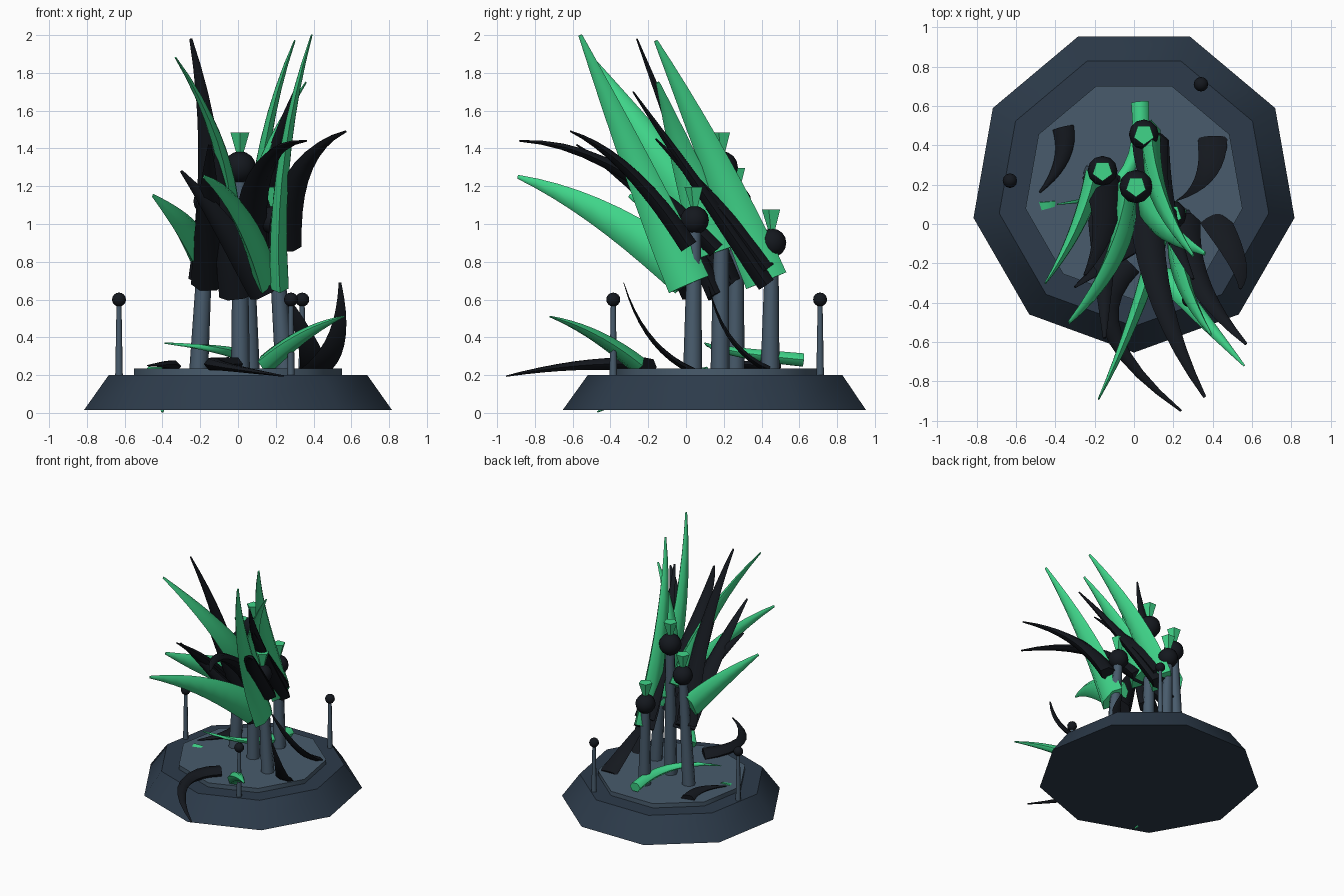
import bpy, bmesh, math
from mathutils import Vector as V

if "Cube" in bpy.data.objects:
    bpy.data.objects.remove(bpy.data.objects["Cube"])


def material(name, rgb):
    m = bpy.data.materials.new(name)
    m.diffuse_color = (*rgb, 1)
    m.use_nodes = True
    m.node_tree.nodes["Principled BSDF"].inputs["Base Color"].default_value = m.diffuse_color
    return m


GREEN = material("green", (0.05, 0.66, 0.25))
DARK = material("dark", (0.007, 0.009, 0.013))
SLATE = material("slate", (0.065, 0.105, 0.15))
STONE = material("stone", (0.026, 0.044, 0.070))


def finish(name, bm, mat, angle):
    bmesh.ops.recalc_face_normals(bm, faces=bm.faces)
    me = bpy.data.meshes.new(name)
    bm.to_mesh(me)
    bm.free()
    ob = bpy.data.objects.new(name, me)
    bpy.context.collection.objects.link(ob)
    me.materials.append(mat)
    bpy.ops.object.select_all(action='DESELECT')
    ob.select_set(True)
    bpy.context.view_layer.objects.active = ob
    if angle:
        bpy.ops.object.shade_smooth_by_angle(angle=math.radians(angle))


def ring(c, a, b, sides):
    """Ellipse of points around c with half axes a and b."""
    turn = math.tau / sides
    return [c + a * math.cos(k * turn) + b * math.sin(k * turn) for k in range(sides)]


def loft(name, rings, mat, angle):
    bm = bmesh.new()
    rows = [[bm.verts.new(p) for p in r] for r in rings]
    n = len(rows[0])
    for a, b in zip(rows, rows[1:]):
        for i in range(n):
            j = (i + 1) % n
            bm.faces.new((a[i], a[j], b[j], b[i]))
    bm.faces.new(rows[0][::-1])
    bm.faces.new(rows[-1])
    finish(name, bm, mat, angle)


def rod(name, p, q, r1, r2, sides, mat, angle=0):
    """Tapered rod with level ends, first corner facing the front."""
    rings = [ring(V(c), V((0, -r, 0)), V((r, 0, 0)), sides) for c, r in ((p, r1), (q, r2))]
    loft(name, rings, mat, angle)


def ball(name, c, r):
    bm = bmesh.new()
    bmesh.ops.create_uvsphere(bm, u_segments=12, v_segments=8, radius=r)
    bmesh.ops.translate(bm, vec=c, verts=bm.verts)
    finish(name, bm, DARK, 50)


def horn(name, mat, base, tip, bend, axis, w, t, steps=9):
    """Curved flattened horn: bend moves the middle, axis is the broad direction."""
    ctrl = (base + tip) / 2 + 2 * bend
    rings = []
    for s in range(steps + 1):
        u = s / steps
        c = base.lerp(ctrl, u).lerp(ctrl.lerp(tip, u), u)
        d = (ctrl - base).lerp(tip - ctrl, u).normalized()
        side = (axis - d * axis.dot(d)).normalized()
        f = 0.09 + 0.91 * (1 - u ** 1.4)
        rings.append(ring(c, side * w * f, d.cross(side) * t * f, 6))
    loft(name, rings, mat, 60)


# nine-sided stepped plinth
CY = 0.175
rod("plinth", (0, CY, 0.015), (0, CY, 0.2), 0.828, 0.695, 9, STONE, 42)
rod("plinth_top", (0, CY, 0.19), (0, CY, 0.235), 0.56, 0.56, 9, SLATE, 42)

# perimeter pins
for i, (x, y) in enumerate(((-0.63, 0.22), (0.34, 0.71), (0.28, -0.385))):
    rod(f"pin_{i}", (x, y, 0.2), (x, y, 0.58), 0.02, 0.013, 8, SLATE, 50)
    ball(f"pin_ball_{i}", (x, y, 0.6), 0.037)

# leaning pillars with dark balls and flared green finials
heads = [V((0.01, 0.19, 1.30)), V((0.19, 0.045, 1.02)), V((-0.16, 0.27, 1.12)), V((0.05, 0.455, 0.90))]
for i, c in enumerate(heads):
    r = 0.085 if i == 0 else 0.076
    rod(f"pillar_{i}", (c.x * 1.3, c.y - 0.01, 0.225), c, 0.05, 0.034, 8, SLATE, 50)
    ball(f"pillar_ball_{i}", c, r)
    top = c + V((0, 0, r))
    rod(f"finial_{i}", top - V((0, 0, 0.015)), top + V((0, 0, 0.1)), 0.018, 0.053, 5, GREEN)

# plumes rooted below each ball: pillar, drop below ball, tip, sideways bend, lift
X, Y, Z = V((1, 0, 0)), V((0, 1, 0)), V((0, 0, 1))
green_plumes = [
    (1, 0.34, (0.39, -0.56, 2.00), -0.06, 0),
    (3, 0.20, (0.30, -0.16, 1.97), -0.06, 0.03),
    (0, 0.45, (0.36, -0.15, 1.75), -0.08, 0),
    (0, 0.35, (-0.33, -0.50, 1.88), 0.08, 0),
    (1, 0.30, (-0.18, -0.89, 1.25), 0.03, 0.06),
    (2, 0.26, (-0.45, -0.30, 1.15), 0.03, -0.01),
]
dark_plumes = [
    (2, 0.42, (-0.25, -0.26, 1.98), 0.06, 0),
    (2, 0.44, (-0.15, -0.58, 1.42), 0, 0.05),
    (3, 0.22, (0.30, -0.28, 1.70), -0.04, 0),
    (3, 0.14, (0.25, -0.16, 1.45), -0.04, 0.03),
    (0, 0.44, (0.36, -0.88, 1.44), -0.08, 0.14),
    (1, 0.14, (0.57, -0.61, 1.49), -0.08, 0.09),
    (1, 0.38, (-0.30, -0.32, 1.28), 0, 0.03),
    (0, 0.68, (-0.12, -0.20, 1.40), 0, 0),
]
for mat, label, plumes in ((GREEN, "green", green_plumes), (DARK, "dark", dark_plumes)):
    for i, (head, drop, tip, bend, lift) in enumerate(plumes):
        tip = V(tip)
        base = heads[head] - Z * drop - Y * 0.03
        base.x += 0.15 * max(tip.x - base.x, -0.3)
        # steep green blades stand edge-on to the front, dark ones face it
        steep = tip.z > 1.7
        axis = X if mat is DARK else (Y if steep else Z)
        horn(f"{label}_plume_{i}", mat, base, tip, X * bend + Z * lift, axis,
             0.115 if mat is GREEN else 0.09, 0.055)

# fallen horns on the plinth: base, tip, bend, half width, thickness
fallen = [
    (GREEN, (0.15, -0.26, 0.26), (0.56, -0.72, 0.51), (0, 0, 0.03), 0.055, 0.05),
    (GREEN, (0.03, 0.62, 0.28), (-0.39, 0.10, 0.37), (0.13, -0.11, 0), 0.045, 0.04),
    (GREEN, (-0.44, 0.12, 0.205), (-0.40, -0.47, 0.005), (0, 0, 0.02), 0.07, 0.045),
    (DARK, (-0.02, -0.20, 0.25), (0.24, -0.95, 0.195), (-0.22, 0.03, 0.03), 0.065, 0.045),
    (DARK, (-0.36, 0.49, 0.24), (-0.48, 0.16, 0.25), (0.05, 0, 0.01), 0.055, 0.035),
]
for i, (mat, base, tip, bend, w, t) in enumerate(fallen):
    horn(f"fallen_horn_{i}", mat, V(base), V(tip), V(bend), X + Y * 0.3, w, t)

# two upright curled claws
for i, (base, tip) in enumerate((((0.40, 0.44, 0.23), (0.22, 0.12, 0.67)),
                                 ((0.40, 0.04, 0.22), (0.54, -0.33, 0.69)))):
    horn(f"claw_{i}", DARK, V(base), V(tip), V((0.05, -0.04, -0.06)), X, 0.075, 0.02)
